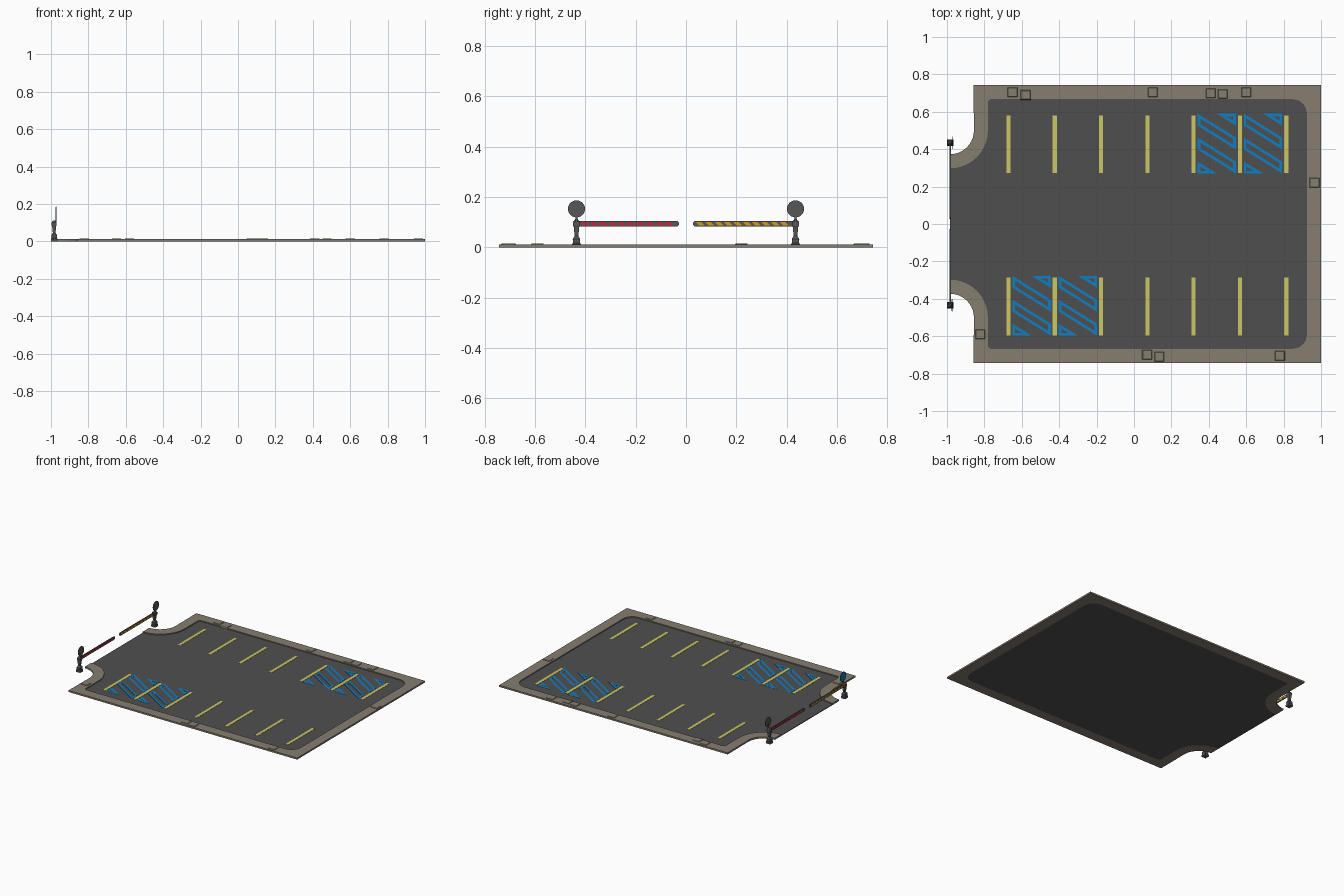
import bpy, bmesh, math
from mathutils import Matrix

if "Cube" in bpy.data.objects:
    bpy.data.objects.remove(bpy.data.objects["Cube"])


def mat(name, r, g, b):
    m = bpy.data.materials.new(name)
    m.diffuse_color = (r, g, b, 1)
    m.use_nodes = True
    m.node_tree.nodes["Principled BSDF"].inputs["Base Color"].default_value = m.diffuse_color
    return m


CURB = mat("concrete", 0.235, 0.205, 0.160)
ASPHALT = mat("asphalt_grey", 0.078, 0.078, 0.078)
YELLOW = mat("line_yellow", 0.60, 0.57, 0.125)
BLUE = mat("marking_blue", 0.005, 0.21, 0.55)
RED = mat("stripe_red", 0.62, 0.015, 0.035)
ORANGE = mat("stripe_orange", 0.68, 0.31, 0.008)
METAL = mat("gate_grey", 0.095, 0.095, 0.098)
GROUND = 0.005   # top of the asphalt
CURB_TOP = 0.012


def finish(bm, name, material):
    bmesh.ops.recalc_face_normals(bm, faces=bm.faces)
    me = bpy.data.meshes.new(name)
    bm.to_mesh(me)
    bm.free()
    ob = bpy.data.objects.new(name, me)
    bpy.context.collection.objects.link(ob)
    me.materials.append(material)
    return ob


def slabs(name, polys, z0, z1, material, outline=0, xform=None):
    """Extrude 2D polygons; with outline > 0 keep only a border of that width."""
    bm = bmesh.new()
    for p in polys:
        bm.faces.new([bm.verts.new((x, y, z0)) for x, y in p])
    bmesh.ops.recalc_face_normals(bm, faces=bm.faces)
    if outline:
        inner = list(bm.faces)
        bmesh.ops.inset_individual(bm, faces=inner, thickness=outline, use_even_offset=True)
        bmesh.ops.delete(bm, geom=inner, context='FACES')
    ext = bmesh.ops.extrude_face_region(bm, geom=list(bm.faces), use_keep_orig=True)
    top = [v for v in ext['geom'] if isinstance(v, bmesh.types.BMVert)]
    bmesh.ops.translate(bm, vec=(0, 0, z1 - z0), verts=top)
    if xform:
        bm.transform(xform)
    return finish(bm, name, material)


def rect(x0, x1, y0, y1):
    return [(x0, y0), (x1, y0), (x1, y1), (x0, y1)]


def arc(cx, cy, r, a0, a1, n):
    return [(cx + r * math.cos(math.radians(a0 + (a1 - a0) * i / n)),
             cy + r * math.sin(math.radians(a0 + (a1 - a0) * i / n))) for i in range(n + 1)]


def flip(pts):
    return [(x, -y) for x, y in reversed(pts)]


# Lot outline: entrance arcs, then around the lot
W, H = 0.925, 0.667
inner_half = arc(-0.983, 0.5, 0.202, -90, 0, 10) + [(-0.781, H - 0.012), (-0.769, H)] \
    + arc(W - 0.075, H - 0.075, 0.075, 90, 0, 4)
outer_half = arc(-0.983, 0.5, 0.127, -90, 0, 10) + [(-0.858, 0.742), (1.0, 0.742)]
inner = inner_half + flip(inner_half)
outer = outer_half + flip(outer_half)
slabs("asphalt_surface", [inner], 0.0, GROUND, ASPHALT)
slabs("sidewalk", [outer + inner[::-1]], 0.0, CURB_TOP, CURB)

# Slightly raised paving slabs
patches = [(-0.65, 0.705), (-0.58, 0.69), (0.10, 0.705), (0.41, 0.70), (0.475, 0.695),
           (0.60, 0.705), (0.07, -0.70), (0.135, -0.71), (0.78, -0.705),
           (0.965, 0.22), (-0.822, -0.59)]
for i, (x, y) in enumerate(patches):
    bm = bmesh.new()
    bmesh.ops.create_cube(bm, size=1, matrix=Matrix.Translation((x, y, 0.012))
                          @ Matrix.Diagonal((0.058, 0.056, 0.008, 1)))
    for v in bm.verts:
        if v.co.z > 0.012:
            v.co.x = x + (v.co.x - x) * 0.8
            v.co.y = y + (v.co.y - y) * 0.8
    finish(bm, f"raised_slab_{i}", CURB)

# Parking bay lines
xs = [-0.671 + 0.2475 * i for i in range(7)]
for label, y0, y1 in (("back", 0.273, 0.579), ("front", -0.596, -0.287)):
    slabs(f"bay_lines_{label}", [rect(x - 0.011, x + 0.011, y0, y1) for x in xs],
          GROUND - 0.001, GROUND + 0.0015, YELLOW)

# Blue hatching: outlined diagonal bands and corner triangles
bw, h = 0.205, 0.064


def hatch(x, y):
    shapes = [[(0, 0), (bw, 2), (bw, 3), (0, 1)], [(0, 2), (bw, 4), (bw, 5), (0, 3)],
              [(0, 4), (bw / 2, 5), (0, 5)], [(bw / 2, 0), (bw, 0), (bw, 1)]]
    return [[(x + u, y - v * h) for u, v in s] for s in shapes]


for label, bays, top in (("back", (4, 5), 0.59), ("front", (0, 1), -0.277)):
    polys = [p for b in bays for p in hatch(xs[b] + 0.021, top)]
    slabs(f"blue_hatching_{label}", polys, GROUND - 0.001, GROUND + 0.001, BLUE, outline=0.0145)


# Entrance gates
def loft(name, profile, x, y):
    """Four-sided post from (half width, height) pairs."""
    bm = bmesh.new()
    rings = [[bm.verts.new((x + sx * r, y + sy * r, z))
              for sx, sy in ((-1, -1), (1, -1), (1, 1), (-1, 1))] for r, z in profile]
    for a, b in zip(rings, rings[1:]):
        for i in range(4):
            bm.faces.new((a[i], a[(i + 1) % 4], b[(i + 1) % 4], b[i]))
    bm.faces.new(rings[0])
    bm.faces.new(rings[-1])
    return finish(bm, name, METAL)


def disc(name, x, y, z, r, depth, material):
    bm = bmesh.new()
    bmesh.ops.create_cone(bm, cap_ends=True, segments=24, radius1=r, radius2=r, depth=depth,
                          matrix=Matrix.Translation((x, y, z)) @ Matrix.Rotation(math.pi / 2, 4, 'Y'))
    return finish(bm, name, material)


# maps a polygon drawn in (y, z) and extruded along x into the world
SIDE = Matrix(((0, 0, 1, 0), (1, 0, 0, 0), (0, 1, 0, 0), (0, 0, 0, 1)))
PX, AZ, AR = -0.983, 0.094, 0.011
for s, label, inside, outside in ((-1, "front", RED, ORANGE), (1, "back", ORANGE, RED)):
    py = s * 0.435
    loft(f"gate_post_{label}", [(0.017, 0), (0.017, 0.014), (0.014, 0.018), (0.015, 0.034),
                                (0.007, 0.046), (0.009, 0.062), (0.011, 0.082),
                                (0.013, 0.086), (0.013, 0.102), (0.005, 0.112)], PX, py)
    # sign pole and disc
    slabs(f"sign_pole_{label}", [rect(-0.976, -0.971, py - 0.004, py + 0.004)], 0.09, 0.14, METAL)
    disc(f"sign_{label}", -0.972, py, 0.153, 0.034, 0.004, METAL)
    if s < 0:
        disc("blue_sign_face", -0.9745, py, 0.153, 0.031, 0.002, BLUE)
    # arm with rounded ends
    y0, y1 = sorted((s * 0.027, s * 0.432))
    arm = arc(y0 + AR, AZ, AR, 270, 90, 6) + arc(y1 - AR, AZ, AR, 90, -90, 6)
    slabs(f"gate_arm_{label}", [arm], PX - 0.0035, PX + 0.0035, METAL, xform=SIDE)
    # diagonal stripes on both sides
    for side, m, xo in (("inside", inside, 0.0035), ("outside", outside, -0.0045)):
        k, n = 0.0075, 10
        step = (y1 - y0 - 0.034) / n
        stripes = []
        for i in range(n):
            a = y0 + 0.019 + i * step
            b = a + step * 0.6
            stripes.append([(a + k, AZ - k), (b + k, AZ - k), (b - k, AZ + k), (a - k, AZ + k)])
        slabs(f"arm_stripes_{label}_{side}", stripes, PX + xo, PX + xo + 0.001, m, xform=SIDE)
